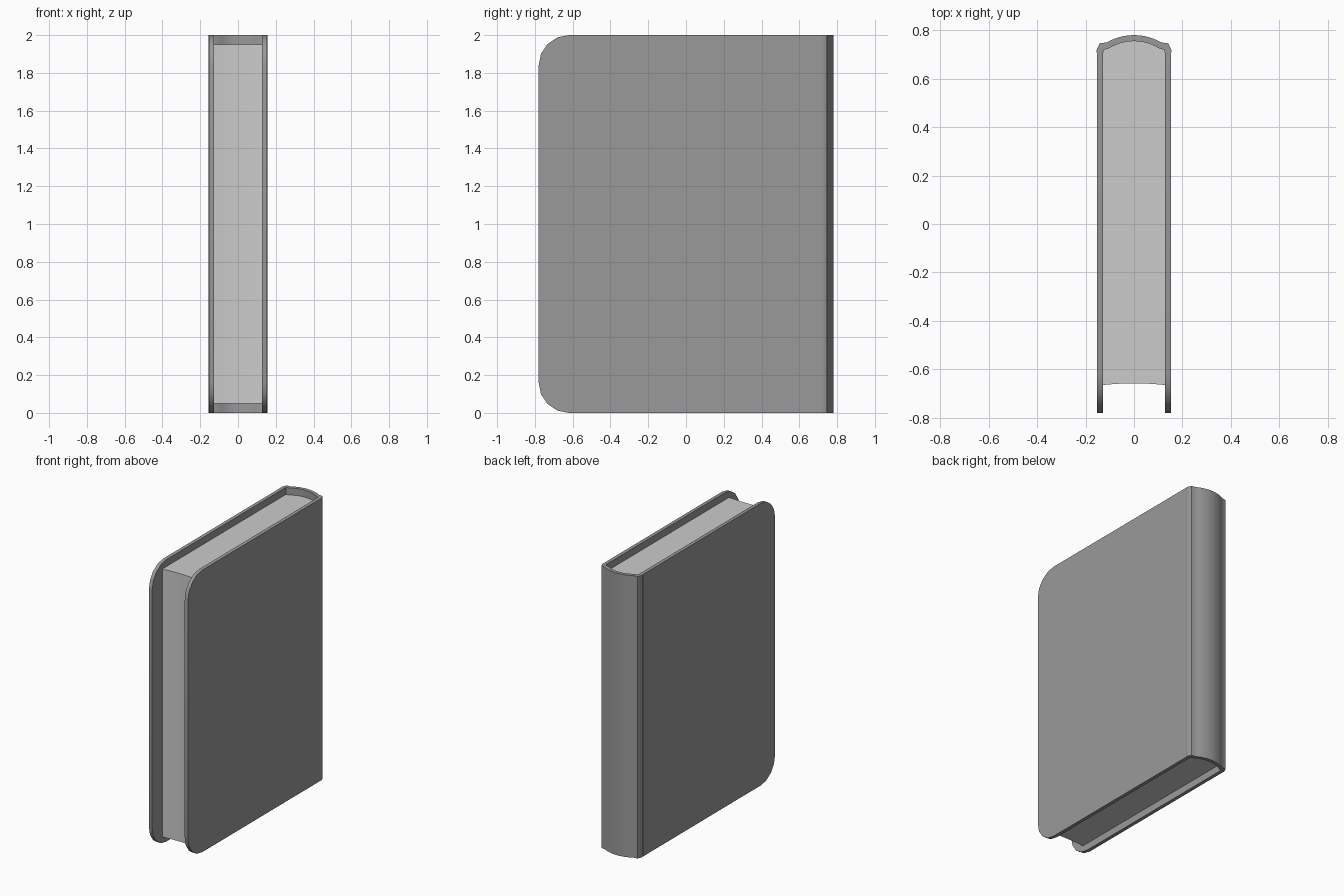
import bpy, bmesh, math
from mathutils import Vector

if "Cube" in bpy.data.objects:
    bpy.data.objects.remove(bpy.data.objects["Cube"])

# Dark grey for the binding
binding = bpy.data.materials.new("binding")
binding.diffuse_color = (0.32, 0.32, 0.32, 1)
binding.use_nodes = True
binding.node_tree.nodes["Principled BSDF"].inputs["Base Color"].default_value = binding.diffuse_color


def prism(name, points, offset, material=None, angle=30):
    """Extrude a closed 3D outline along an offset vector."""
    bm = bmesh.new()
    face = bm.faces.new([bm.verts.new(p) for p in points])
    res = bmesh.ops.extrude_face_region(bm, geom=[face], use_keep_orig=True)
    moved = [v for v in res["geom"] if isinstance(v, bmesh.types.BMVert)]
    bmesh.ops.translate(bm, verts=moved, vec=Vector(offset))
    bmesh.ops.recalc_face_normals(bm, faces=bm.faces)
    mesh = bpy.data.meshes.new(name)
    bm.to_mesh(mesh)
    bm.free()
    if material:
        mesh.materials.append(material)
    obj = bpy.data.objects.new(name, mesh)
    bpy.context.collection.objects.link(obj)
    bpy.context.view_layer.objects.active = obj
    obj.select_set(True)
    bpy.ops.object.shade_smooth_by_angle(angle=math.radians(angle))
    obj.select_set(False)
    return obj


def bow(half_width, edge_y, rise, n=12):
    """Shallow arc from +x to -x that rises in the middle."""
    r = (half_width ** 2 + rise ** 2) / (2 * rise)
    a = math.asin(half_width / r)
    return [(r * math.sin(a - 2 * a * i / n),
             edge_y + rise - r + r * math.cos(a - 2 * a * i / n))
            for i in range(n + 1)]


def mirrored(side, middle):
    """Right side points, middle arc, then the mirrored left side."""
    return side + middle + [(-x, y) for x, y in reversed(side)]


# Cover boards with rounded fore-edge corners
R, FRONT, HINGE = 0.16, -0.78, 0.702
outline = [(HINGE, 0), (HINGE, 2)]
for cz, start in ((2 - R, 90), (R, 180)):
    for i in range(5):
        a = math.radians(start + 22.5 * i)
        outline.append((FRONT + R + R * math.cos(a), cz + R * math.sin(a)))
for side, x in (("right", 0.128), ("left", -0.153)):
    prism(side + "_cover", [(x, y, z) for y, z in outline], (0.025, 0, 0), binding)

# Rounded spine with hinge shoulders
outer = mirrored([(0.149, 0.697), (0.156, 0.714), (0.142, 0.746)],
                 bow(0.112, 0.75, 0.03))
inner = mirrored([(0.128, 0.697), (0.126, 0.719)], bow(0.104, 0.725, 0.03))
prism("spine", [(x, y, 0) for x, y in outer + inner[::-1]], (0, 0, 2), binding, 58)

# Page block with hollow fore-edge and rounded back
back = mirrored([(0.128, 0.697), (0.126, 0.719)], bow(0.104, 0.725, 0.03))
fore = bow(0.128, -0.665, 0.007, 8)[::-1]
prism("pages", [(x, y, 0.05) for x, y in back + fore], (0, 0, 1.9))
